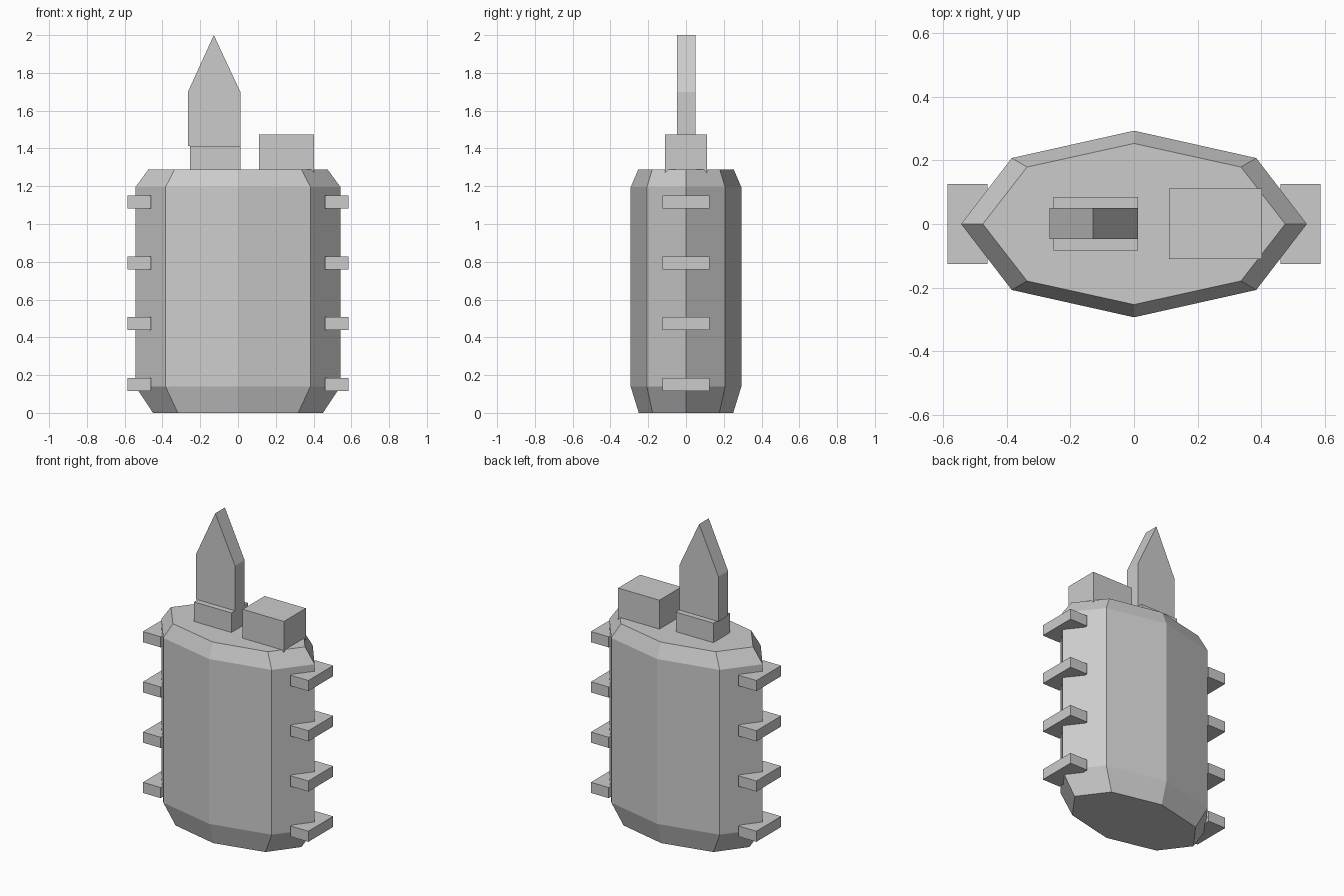
import bpy
import bmesh

if "Cube" in bpy.data.objects:
    bpy.data.objects.remove(bpy.data.objects["Cube"])

grey = bpy.data.materials.new("plain grey")
grey.diffuse_color = (0.6, 0.6, 0.6, 1)
grey.use_nodes = True
grey.node_tree.nodes["Principled BSDF"].inputs["Base Color"].default_value = grey.diffuse_color


def add_object(name, bm):
    bmesh.ops.recalc_face_normals(bm, faces=bm.faces)
    mesh = bpy.data.meshes.new(name)
    bm.to_mesh(mesh)
    bm.free()
    mesh.materials.append(grey)
    obj = bpy.data.objects.new(name, mesh)
    bpy.context.collection.objects.link(obj)
    return obj


def loft(name, rings):
    """Closed solid through rings of equal point count."""
    bm = bmesh.new()
    loops = [[bm.verts.new(p) for p in ring] for ring in rings]
    n = len(loops[0])
    for a, b in zip(loops, loops[1:]):
        for i in range(n):
            j = (i + 1) % n
            bm.faces.new((a[i], a[j], b[j], b[i]))
    bm.faces.new(loops[0][::-1])
    bm.faces.new(loops[-1])
    return add_object(name, bm)


def box(name, x, y, z):
    return loft(name, [[(x[0], y[0], h), (x[1], y[0], h),
                        (x[1], y[1], h), (x[0], y[1], h)] for h in z])


# Body: flattened octagonal prism with bevelled top and bottom
def octagon(rx, ry, z):
    d = 0.7071
    unit = [(1, 0), (d, d), (0, 1), (-d, d), (-1, 0), (-d, -d), (0, -1), (d, -d)]
    return [(rx * x, ry * y, z) for x, y in unit]


loft("body", [octagon(0.45, 0.25, 0), octagon(0.543, 0.293, 0.14),
              octagon(0.543, 0.293, 1.195), octagon(0.475, 0.253, 1.288)])

# Side tabs: four on each side
for side, label in ((1, "right"), (-1, "left")):
    for i in range(4):
        z = 0.151 + 0.3217 * i
        box(f"{label}_tab_{i + 1}", sorted((side * 0.46, side * 0.586)),
            (-0.125, 0.125), (z - 0.034, z + 0.034))

# Top block and blade holder
box("top_block", (0.11, 0.402), (-0.11, 0.112), (1.27, 1.473))
box("blade_holder", (-0.253, 0.012), (-0.083, 0.085), (1.27, 1.413))

# Pointed blade: five-sided outline extruded in depth
outline = [(-0.265, 1.413), (0.012, 1.413), (0.012, 1.70), (-0.128, 2.0), (-0.265, 1.70)]
loft("blade", [[(x, y, z) for x, z in outline] for y in (-0.047, 0.05)])
